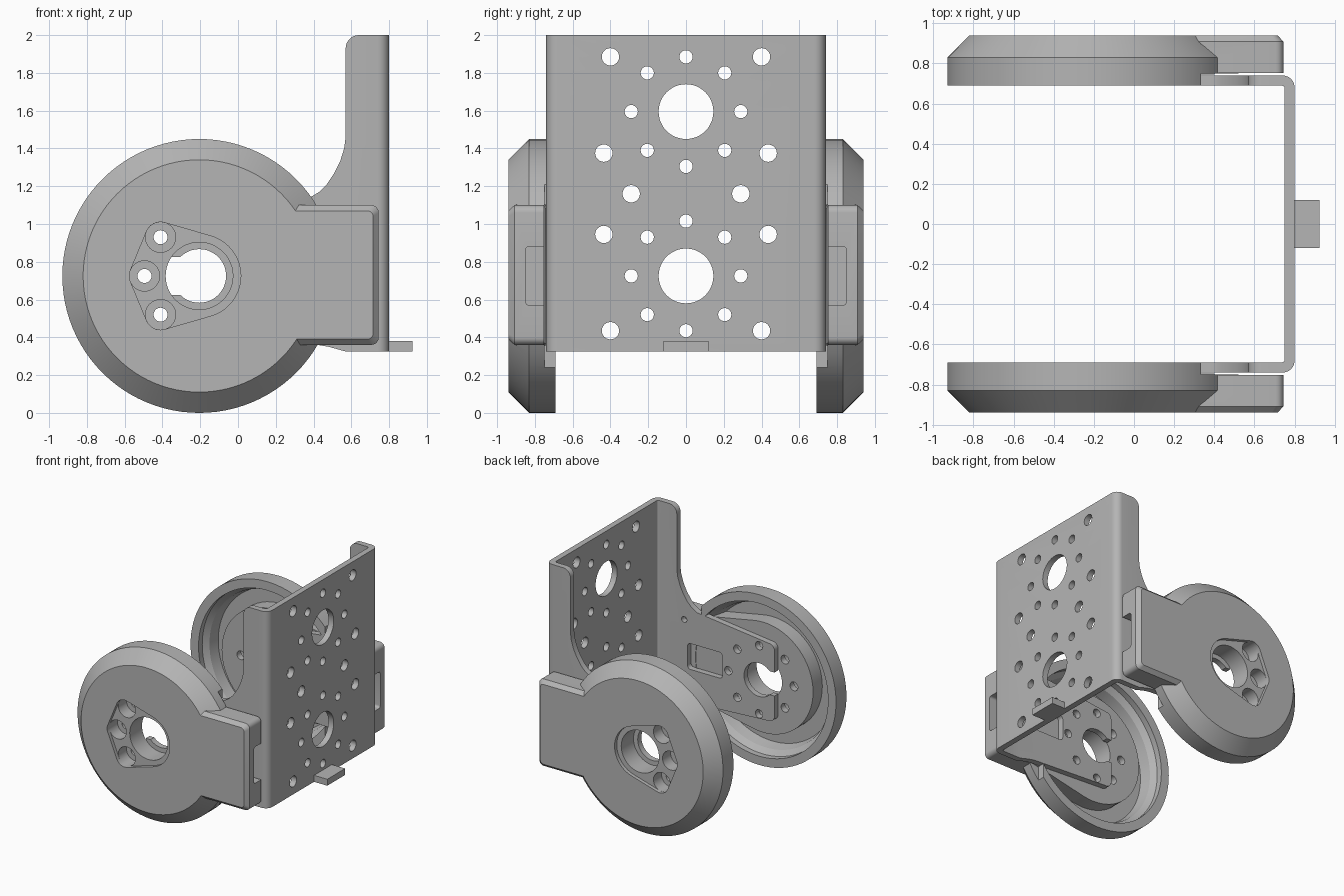
import bpy, bmesh
from math import sin, cos, pi, radians
from mathutils import Vector
from mathutils.geometry import convex_hull_2d

cube = bpy.data.objects.get("Cube")
if cube:
    bpy.data.objects.remove(cube, do_unlink=True)

grey = bpy.data.materials.new("plain_grey")
GREY = (0.46, 0.46, 0.46, 1)
grey.use_nodes = True
grey.diffuse_color = GREY
grey.node_tree.nodes["Principled BSDF"].inputs["Base Color"].default_value = GREY

CX, CZ = -0.205, 0.725      # wheel axis
BOLT = 0.29                 # bolt circle radius

# Maps profile coordinates (a, b) and a level t along the axis to space
AXES = {
    "x": lambda a, b, t: (t, a, b),
    "y": lambda a, b, t: (a, t, b),
    "z": lambda a, b, t: (a, b, t),
}


def arc(a, b, r, start=0, end=360, n=48):
    """Points of an arc; a full circle leaves out the repeated end."""
    steps = n if end - start == 360 else n + 1
    return [(a + r * cos(radians(start + (end - start) * i / n)),
             b + r * sin(radians(start + (end - start) * i / n)))
            for i in range(steps)]


def rect(a0, a1, b0, b1, r=0.03):
    return (arc(a1 - r, b1 - r, r, 0, 90, 6) + arc(a0 + r, b1 - r, r, 90, 180, 6)
            + arc(a0 + r, b0 + r, r, 180, 270, 6) + arc(a1 - r, b0 + r, r, 270, 360, 6))


def hull(points):
    vecs = [Vector(p) for p in points]
    return [points[i] for i in convex_hull_2d(vecs)]


def loft(bm, axis, rings):
    """Closed solid through rings of (profile, level)."""
    loops = [[bm.verts.new(AXES[axis](a, b, t)) for a, b in pts] for pts, t in rings]
    faces = [bm.faces.new(loops[0]), bm.faces.new(loops[-1])]
    for low, high in zip(loops, loops[1:]):
        for i in range(len(low)):
            j = (i + 1) % len(low)
            faces.append(bm.faces.new((low[i], low[j], high[j], high[i])))
    bmesh.ops.recalc_face_normals(bm, faces=faces)


def solid(name, *parts):
    """Object of one or more lofts, each (axis, rings)."""
    bm = bmesh.new()
    for axis, rings in parts:
        loft(bm, axis, rings)
    mesh = bpy.data.meshes.new(name)
    bm.to_mesh(mesh)
    bm.free()
    mesh.materials.append(grey)
    ob = bpy.data.objects.new(name, mesh)
    bpy.context.collection.objects.link(ob)
    return ob


def prism(axis, pts, low, high):
    return (axis, [(pts, low), (pts, high)])


def apply_modifiers(ob):
    graph = bpy.context.evaluated_depsgraph_get()
    mesh = bpy.data.meshes.new_from_object(ob.evaluated_get(graph))
    ob.modifiers.clear()
    ob.data = mesh


def combine(ob, other, operation="DIFFERENCE"):
    mod = ob.modifiers.new("combine", "BOOLEAN")
    mod.operation, mod.solver, mod.object = operation, "EXACT", other
    apply_modifiers(ob)
    bpy.data.objects.remove(other, do_unlink=True)


def finish(ob):
    bpy.ops.object.select_all(action="DESELECT")
    ob.select_set(True)
    bpy.context.view_layer.objects.active = ob
    bpy.ops.object.shade_smooth_by_angle(angle=radians(28))


def bolt_circle(a, b):
    return [(a + BOLT * cos(k * pi / 4), b + BOLT * sin(k * pi / 4)) for k in range(8)]


# Bracket: bent U section, trimmed by its side outline
half = (arc(0.74, 0.68, 0.06, 0, 90, 8) + [(-0.6, 0.74), (-0.6, 0.69)]
        + arc(0.735, 0.675, 0.015, 90, 0, 4))
section = half + [(a, -b) for a, b in reversed(half)]
# Reorder into one closed loop: outer skin, then inner skin
outer = half[:10]
inner = half[10:]
section = ([(a, -b) for a, b in reversed(outer)] + outer
           + inner + [(a, -b) for a, b in reversed(inner)])
bracket = solid("bracket", prism("z", section, 0.325, 2.0))
outline = ([(0.9, 0.2), (0.9, 2.1), (0.64, 2.1)]
           + arc(0.64, 1.93, 0.07, 90, 180, 8)
           + [(0.57, 1.46), (0.562, 1.40), (0.54, 1.33), (0.51, 1.27),
              (0.47, 1.21), (0.43, 1.17), (0.38, 1.14)]
           + arc(-0.30, 1.01, 0.05, 90, 180, 6)
           + arc(-0.30, 0.45, 0.05, 180, 270, 6)
           + [(0.42, 0.36), (0.48, 0.35), (0.57, 0.325), (0.57, 0.2)])
combine(bracket, solid("side_outline", prism("y", outline, -1, 1)), "INTERSECT")

# Holes through the back plate
holes = []
for zc in (CZ, 1.595):
    holes.append(arc(0, zc, 0.145))
    holes += [arc(a, b, 0.035, n=24) for a, b in bolt_circle(0, zc)]
for a, b in ((0.4, 1.885), (0.435, 1.375), (0.29, 1.16), (0.435, 0.945), (0.4, 0.435)):
    holes += [arc(s * a, b, 0.046, n=24) for s in (-1, 1)]
combine(bracket, solid("plate_cutter", *[prism("x", h, 0.7, 0.9) for h in holes]))

# Holes through both arms, with the bore open at the arm end
holes = [arc(a, b, 0.035, n=24) for a, b in bolt_circle(CX, CZ) if a > -0.3]
holes += [rect(0.14, 0.47, 0.64, 0.86), arc(0.5, 1.05, 0.025, n=16), arc(CX, CZ, 0.142)]
combine(bracket, solid("arm_cutter", *[prism("y", h, -1, 1) for h in holes]))
slot = [(-0.4, CZ - 0.1), (CX, CZ - 0.1), (CX, CZ + 0.1), (-0.4, CZ + 0.1)]
combine(bracket, solid("slot_cutter", prism("y", slot, -1, 1)))
finish(bracket)

# Small tab at the foot of the plate
tab = solid("tab", prism("x", [(-0.12, 0.325), (0.12, 0.325), (0.12, 0.38), (-0.12, 0.38)],
                         0.79, 0.925))

# Wheel: chamfered disc, hollowed from the inner side
rim = arc(CX, CZ, 0.725, n=96)
wheel = solid("wheels", ("y", [(rim, 0.69), (rim, 0.83), (arc(CX, CZ, 0.615, n=96), 0.94)]))
combine(wheel, solid("groove_cutter", ("y", [
    (arc(CX, CZ, 0.65, n=96), 0.6), (arc(CX, CZ, 0.65, n=96), 0.74),
    (arc(CX, CZ, 0.61, n=96), 0.78), (arc(CX, CZ, 0.59, n=96), 0.87)])))
open_side = [(0.335, -0.1), (1, -0.1), (1, 1.6), (0.335, 1.6)]
combine(wheel, solid("opening_cutter", prism("y", open_side, 0.6, 0.75)))

# Housing block with chamfered outer edges
block = rect(0.0, 0.745, 0.36, 1.1, 0.04)
inset = rect(0.03, 0.715, 0.39, 1.07, 0.03)
housing = solid("housing", ("y", [(block, 0.752), (block, 0.908), (inset, 0.94)]))
combine(wheel, housing, "UNION")

# Raised hub blending into the housing
hub = hull(arc(CX, CZ, 0.47, n=64) + [(0.4, 0.37), (0.4, 1.09)])
combine(wheel, solid("hub", prism("y", hub, 0.745, 0.9)), "UNION")

# Recess in the end of the housing
combine(wheel, solid("recess_cutter", prism("x", rect(0.70, 0.85, 0.57, 0.88, 0.02), 0.62, 0.9)))

# Outer pocket, bore, counterbores and bolt holes
bolts = bolt_circle(CX, CZ)
left_bolts = [p for p in bolts if p[0] < -0.3]
pocket = arc(CX, CZ, 0.22)
for a, b in left_bolts:
    pocket += arc(a, b, 0.08)
combine(wheel, solid("pocket_cutter", prism("y", hull(pocket), 0.91, 1.0)))
combine(wheel, solid("bore_cutter", prism("y", arc(CX, CZ, 0.178), 0.6, 1.0)))
combine(wheel, solid("counterbore_cutter",
                     *[prism("y", arc(a, b, 0.08, n=32), 0.80, 1.0) for a, b in left_bolts]))
combine(wheel, solid("bolt_cutter",
                     *[prism("y", arc(a, b, 0.037, n=24), 0.6, 0.99 if (a, b) in left_bolts else 0.85)
                       for a, b in bolts]))

# Matching wheel on the other side
mirror = wheel.modifiers.new("mirror", "MIRROR")
mirror.use_axis = (False, True, False)
mirror.use_clip = False
mirror.use_mirror_merge = False
apply_modifiers(wheel)
finish(wheel)
